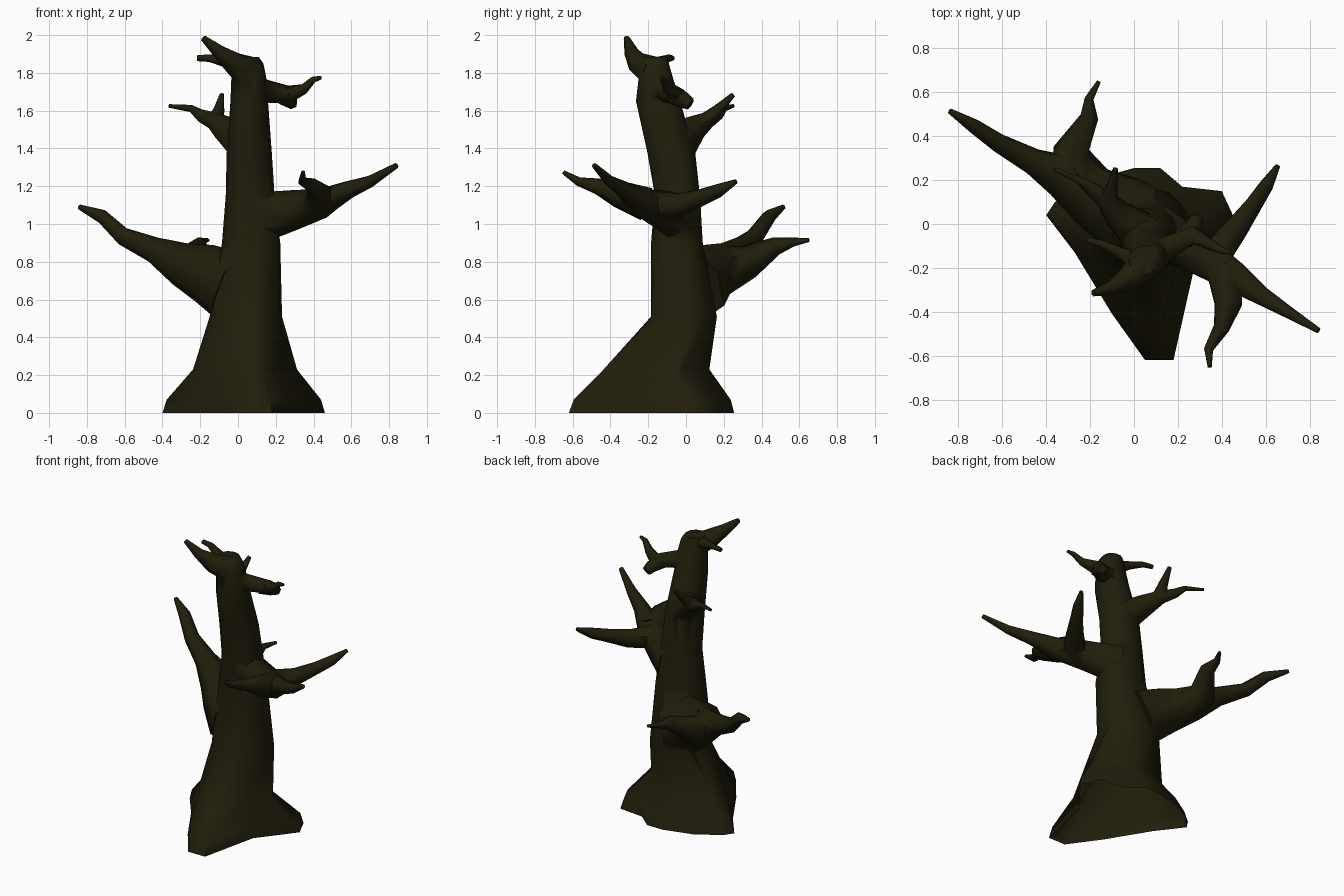
import bpy, bmesh, math
from mathutils import Vector

if "Cube" in bpy.data.objects:
    bpy.data.objects.remove(bpy.data.objects["Cube"])

bark = bpy.data.materials.new("dark_bark")
bark.diffuse_color = (0.015, 0.0128, 0.0032, 1)
bark.use_nodes = True
bark.node_tree.nodes["Principled BSDF"].inputs["Base Color"].default_value = bark.diffuse_color
limbs = []


def loft(name, rings):
    """Skin a list of equal-length vertex rings and cap both ends."""
    bm = bmesh.new()
    loops = [[bm.verts.new(p) for p in ring] for ring in rings]
    n = len(loops[0])
    for a, b in zip(loops, loops[1:]):
        for i in range(n):
            j = (i + 1) % n
            bm.faces.new((a[i], a[j], b[j], b[i]))
    bm.faces.new(loops[0][::-1])
    bm.faces.new(loops[-1])
    bmesh.ops.recalc_face_normals(bm, faces=bm.faces)
    me = bpy.data.meshes.new(name)
    bm.to_mesh(me)
    bm.free()
    me.materials.append(bark)
    ob = bpy.data.objects.new(name, me)
    bpy.context.collection.objects.link(ob)
    return ob


def branch(name, path, sides=6):
    """Tapered crooked tube; path points are (x, y, z, radius)."""
    pts = [Vector(p[:3]) for p in path]
    rings = []
    for i, p in enumerate(pts):
        before = pts[max(i - 1, 0)]
        after = pts[min(i + 1, len(pts) - 1)]
        d = (after - before).normalized()
        side = d.cross(Vector((0, 0, 1))).normalized()
        up = side.cross(d)
        r = path[i][3] * 1.06
        rings.append([p + r * (math.cos(t) * side + math.sin(t) * up)
                      for t in (2 * math.pi * (k + .5) / sides for k in range(sides))])
    limbs.append(loft(name, rings))


def squared(v, power):
    """Push an ellipse coordinate outward for a fuller, boxier section."""
    return math.copysign(abs(v) ** power, v)


# Trunk: flared root outline that shrinks upward into leaning, slightly boxy rings
base = [(.46, .02), (.40, .15), (.22, .17), (.12, .255), (0, .255), (-.20, .20),
        (-.36, .10), (-.40, .04), (-.27, -.13), (-.10, -.41), (.05, -.62),
        (.18, -.62), (.27, -.22)]
c = Vector((.05, -.11))
n = len(base)
rings = []
for z, s in ((0, 1), (.07, .95), (.23, .64)):
    ring = [(c.x + (x - c.x) * s, c.y + (y - c.y) * s, z) for x, y in base]
    if s < .9:  # the back right pinches in, the front left stays full
        ring = [(x, y - max(0, x + y - .25), z) for x, y, z in ring]
        ring = [(x - (.05 if x < 0 and y < -.08 else 0), y, z) for x, y, z in ring]
    rings.append(ring)
angles = []
for i, (x, y) in enumerate(base):
    actual = math.atan2(y - c.y, x - c.x) % (2 * math.pi)
    angles.append((actual + i * 2 * math.pi / n) / 2)
for z, x0, x1, y0, y1, p in (
        (.51, -.15, .235, -.185, .165, .8), (.90, -.085, .225, -.185, .09, .75),
        (1.15, -.065, .195, -.165, .075, .85), (1.38, -.06, .18, -.205, .05, .9),
        (1.65, -.04, .16, -.265, -.03, .9), (1.78, -.035, .15, -.25, -.07, .9),
        (1.85, -.03, .135, -.24, -.09, .9), (1.885, -.02, .11, -.23, -.10, .9)):
    rings.append([((x0 + x1) / 2 + (x1 - x0) / 2 * squared(math.cos(t), p),
                   (y0 + y1) / 2 + (y1 - y0) / 2 * squared(math.sin(t), p), z)
                  for t in angles])
tree = loft("dead_tree", rings)

# Large right limb with a forward and a backward fork
branch("right_limb", [(.10, -.03, 1.03, .13), (.30, -.14, 1.075, .10), (.45, -.235, 1.11, .075),
                      (.57, -.32, 1.175, .047), (.70, -.40, 1.225, .03), (.84, -.485, 1.31, .014)])
branch("right_limb_front_fork", [(.41, -.21, 1.105, .085), (.43, -.36, 1.16, .067),
                                 (.40, -.47, 1.20, .040), (.34, -.57, 1.225, .022),
                                 (.345, -.65, 1.275, .01)])
branch("right_limb_back_fork", [(.35, -.17, 1.09, .08), (.46, -.03, 1.10, .06),
                                (.54, .08, 1.14, .043), (.60, .17, 1.175, .035),
                                (.655, .265, 1.225, .012)])

# Large left limb with a backward fork
branch("left_limb", [(-.02, .03, .66, .19), (-.18, .12, .74, .15), (-.31, .21, .79, .11),
                     (-.45, .28, .865, .065), (-.61, .365, .935, .046), (-.72, .44, 1.04, .036),
                     (-.84, .515, 1.09, .013)])
branch("left_limb_back_fork", [(-.22, .18, .75, .13), (-.29, .33, .80, .085),
                               (-.205, .48, .885, .045), (-.205, .57, .905, .022),
                               (-.16, .65, .915, .01)])

# Thin upper branches
branch("upper_left_branch", [(.03, -.04, 1.42, .10), (-.06, .03, 1.495, .075),
                             (-.13, .11, 1.545, .046), (-.20, .165, 1.575, .032),
                             (-.25, .20, 1.612, .018), (-.365, .25, 1.625, .009)])
branch("upper_left_fork", [(-.12, .10, 1.54, .045), (-.10, .17, 1.605, .028),
                           (-.085, .25, 1.685, .012)])
branch("upper_right_branch", [(.06, -.15, 1.71, .075), (.17, -.10, 1.70, .055),
                              (.27, -.05, 1.685, .045), (.35, -.095, 1.715, .026),
                              (.40, -.12, 1.765, .016), (.44, -.13, 1.775, .009)])
branch("upper_right_stub", [(.23, -.07, 1.685, .05), (.275, -.01, 1.655, .042),
                            (.285, .025, 1.635, .03)])

# Crown twigs
branch("crown_twig", [(.06, -.17, 1.80, .085), (-.02, -.245, 1.845, .062),
                      (-.10, -.29, 1.91, .036), (-.185, -.315, 1.985, .015)])
branch("crown_side_twig", [(.02, -.17, 1.83, .05), (-.07, -.13, 1.86, .028),
                           (-.15, -.09, 1.878, .019), (-.215, -.075, 1.878, .015)])

# Fuse every limb into the trunk so no surfaces remain inside
for limb in limbs:
    mod = tree.modifiers.new(limb.name, 'BOOLEAN')
    mod.operation = 'UNION'
    mod.solver = 'EXACT'
    mod.object = limb
bpy.context.view_layer.update()
graph = bpy.context.evaluated_depsgraph_get()
fused = bpy.data.meshes.new_from_object(tree.evaluated_get(graph))
tree.modifiers.clear()
tree.data = fused
for limb in limbs:
    bpy.data.objects.remove(limb)

# Open underside
bm = bmesh.new()
bm.from_mesh(fused)
under = [f for f in bm.faces if all(v.co.z < 1e-4 for v in f.verts)]
bmesh.ops.delete(bm, geom=under, context='FACES')
bm.to_mesh(fused)
bm.free()

# Soft shading with only hard creases kept
bpy.ops.object.select_all(action='DESELECT')
tree.select_set(True)
bpy.context.view_layer.objects.active = tree
bpy.ops.object.shade_smooth_by_angle(angle=math.radians(65))
